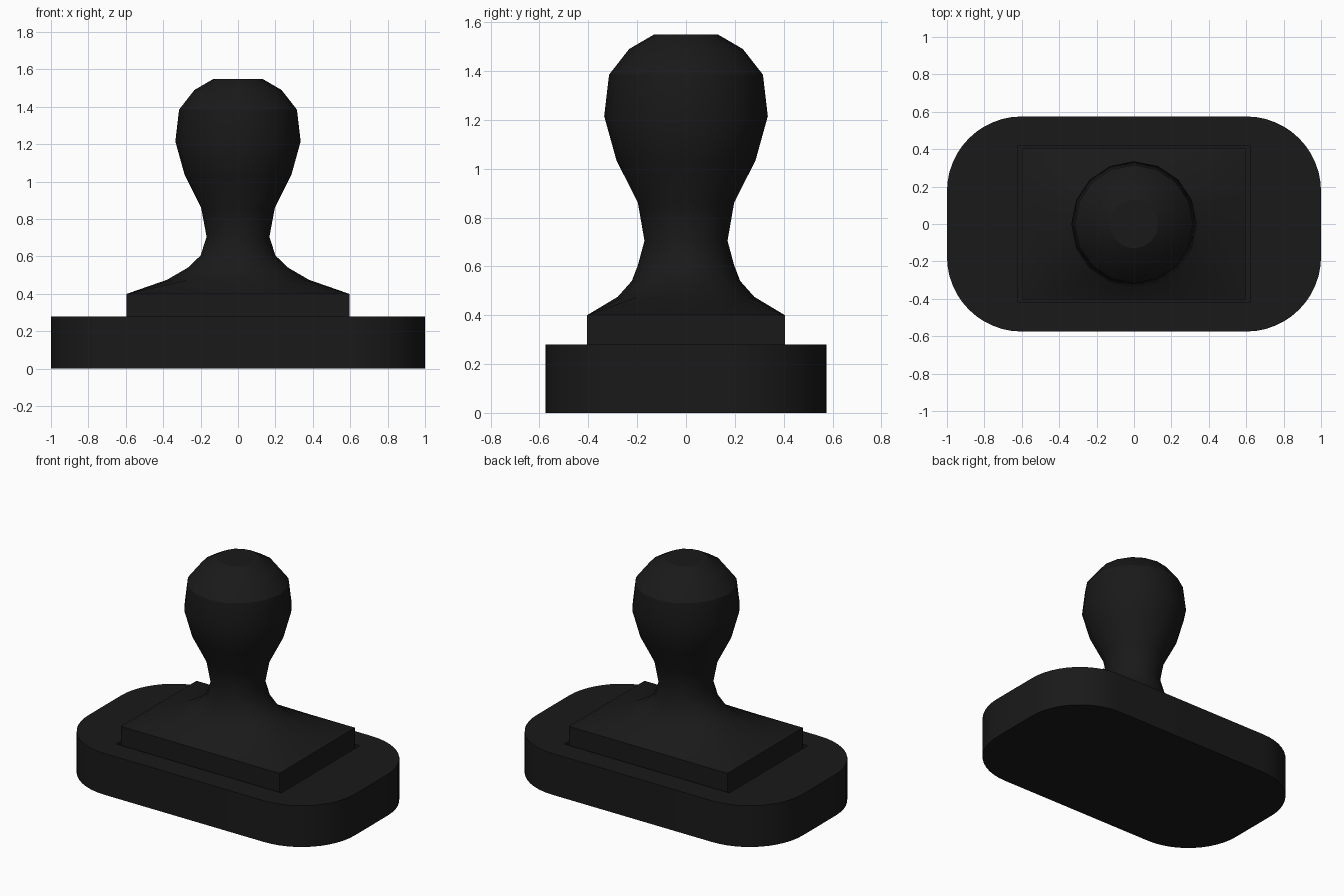
import bpy, bmesh, math

if "Cube" in bpy.data.objects:
    bpy.data.objects.remove(bpy.data.objects["Cube"])

black = bpy.data.materials.new("black")
black.diffuse_color = (0.01, 0.01, 0.01, 1)
black.use_nodes = True
black.node_tree.nodes["Principled BSDF"].inputs["Base Color"].default_value = black.diffuse_color


def loft(name, rings):
    """Join equal-length rings of points with quads and cap both ends."""
    bm = bmesh.new()
    loops = [[bm.verts.new(p) for p in ring] for ring in rings]
    n = len(loops[0])
    for a, b in zip(loops, loops[1:]):
        for i in range(n):
            j = (i + 1) % n
            bm.faces.new((a[i], a[j], b[j], b[i]))
    bm.faces.new(loops[0][::-1])
    bm.faces.new(loops[-1])
    mesh = bpy.data.meshes.new(name)
    bm.to_mesh(mesh)
    bm.free()
    mesh.materials.append(black)
    ob = bpy.data.objects.new(name, mesh)
    bpy.context.collection.objects.link(ob)
    return ob


def rounded_rect(hx, hy, r, z, seg=12):
    pts = []
    for k, (sx, sy) in enumerate(((1, 1), (-1, 1), (-1, -1), (1, -1))):
        for i in range(seg + 1):
            a = (k + i / seg) * math.pi / 2
            pts.append((sx * (hx - r) + r * math.cos(a),
                        sy * (hy - r) + r * math.sin(a), z))
    return pts


def rect(hx, hy, z, sides=16):
    # Rectangle sampled so its corners line up with the round rings
    pts = []
    for i in range(sides):
        a = 2 * math.pi * i / sides
        c, s = math.cos(a), math.sin(a)
        m = max(abs(c), abs(s))
        pts.append((hx * c / m, hy * s / m, z))
    return pts


def ellipse(rx, ry, z, sides=16):
    return [(rx * math.cos(2 * math.pi * i / sides),
             ry * math.sin(2 * math.pi * i / sides), z) for i in range(sides)]


def smooth(ob, angle):
    bpy.ops.object.select_all(action='DESELECT')
    ob.select_set(True)
    bpy.context.view_layer.objects.active = ob
    bpy.ops.object.shade_smooth_by_angle(angle=math.radians(angle))


# Rounded base plate with a shallow pocket that leaves a gap round the handle foot
base = loft("base_plate", [rounded_rect(1.0, 0.575, 0.4, z) for z in (0, 0.28)])
cutter = loft("pocket_cutter", [rect(0.62, 0.42, z) for z in (0.23, 0.5)])
cut = base.modifiers.new("pocket", 'BOOLEAN')
cut.operation = 'DIFFERENCE'
cut.solver = 'EXACT'
cut.object = cutter
bpy.context.view_layer.objects.active = base
bpy.ops.object.modifier_apply(modifier="pocket")
bpy.data.objects.remove(cutter)
smooth(base, 30)

# Handle: rectangular foot blending into a round neck and knob (rx, ry, z)
profile = [(0.38, 0.28, 0.475), (0.268, 0.222, 0.54), (0.20, 0.197, 0.605),
           (0.168, 0.17, 0.705), (0.197, 0.197, 0.86), (0.285, 0.285, 1.035),
           (0.335, 0.335, 1.215), (0.315, 0.315, 1.385), (0.233, 0.233, 1.49),
           (0.13, 0.13, 1.55)]
handle = loft("handle", [rect(0.595, 0.405, 0.23), rect(0.595, 0.405, 0.40)]
              + [ellipse(*p) for p in profile])
smooth(handle, 28)
